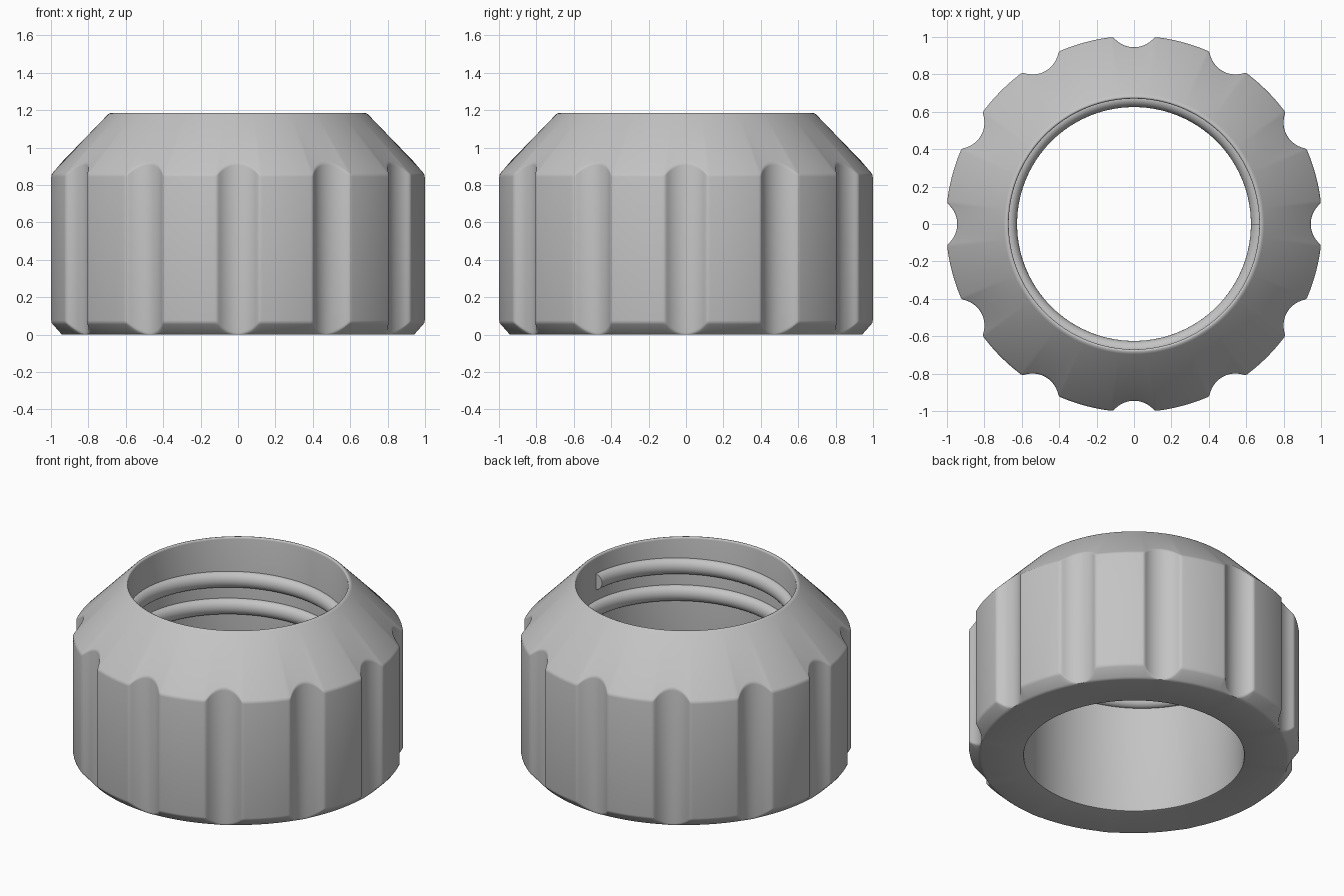
import bpy, bmesh
from math import sin, cos, radians, sqrt, pi
from mathutils import Vector

if "Cube" in bpy.data.objects:
    bpy.data.objects.remove(bpy.data.objects["Cube"])

OUTER, HOLE, HEIGHT = 1.006, 0.67, 1.185
FLUTES, FLUTE_R, FLUTE_D = 12, 0.14, 1.085
FOOT_R, NECK_R = 0.942, 0.688

grey = bpy.data.materials.new("grey plastic")
grey.use_nodes = True
grey.diffuse_color = (0.55, 0.55, 0.55, 1)
grey.node_tree.nodes["Principled BSDF"].inputs["Base Color"].default_value = grey.diffuse_color


def loft(name, sections, closed, angle):
    """Skin a list of closed cross-sections, capping the ends if open."""
    bm = bmesh.new()
    rows = [[bm.verts.new(p) for p in s] for s in sections]
    n = len(rows[0])
    for i in range(len(rows) if closed else len(rows) - 1):
        a, b = rows[i], rows[(i + 1) % len(rows)]
        for j in range(n):
            k = (j + 1) % n
            bm.faces.new((a[j], b[j], b[k], a[k]))
    if not closed:
        bm.faces.new(rows[0])
        bm.faces.new(rows[-1])
    bmesh.ops.recalc_face_normals(bm, faces=bm.faces)
    mesh = bpy.data.meshes.new(name)
    bm.to_mesh(mesh)
    bm.free()
    mesh.materials.append(grey)
    obj = bpy.data.objects.new(name, mesh)
    bpy.context.collection.objects.link(obj)
    bpy.ops.object.select_all(action="DESELECT")
    obj.select_set(True)
    bpy.context.view_layer.objects.active = obj
    bpy.ops.object.shade_smooth_by_angle(angle=radians(angle))


def side_radius(t):
    """Plan radius at angle t from a flute centre, with softened flute edges."""
    root = FLUTE_R ** 2 - (FLUTE_D * sin(t)) ** 2
    if root <= 0:
        return OUTER
    groove = FLUTE_D * cos(t) - sqrt(root)
    soft = 0.015
    h = max(soft - abs(groove - OUTER), 0) / soft
    return min(groove, OUTER) - h * h * soft / 4


def soften(points, amount):
    """Replace each corner of a closed profile by a small rounded one."""
    out = []
    for i, p in enumerate(points):
        ends = []
        for q in (points[i - 1], points[(i + 1) % len(points)]):
            d = q - p
            ends.append(p + d.normalized() * min(amount, d.length * 0.4))
        a, b = ends
        out += [a, (a + 2 * p + b) / 4, b]
    return out


# Ring body: one radial profile per angle, denser across the flutes
steps = [-7.5 + 0.5 * i for i in range(31)] + [9.5 + 2 * i for i in range(7)]
body = []
for f in range(FLUTES):
    for s in steps:
        r = side_radius(radians(s))
        slope = (HEIGHT - 0.862) / (1 - NECK_R)
        profile = [Vector(p) for p in (
            (HOLE, 0), (FOOT_R, 0), (r, r - FOOT_R),
            (r, HEIGHT - (r - NECK_R) * slope),
            (NECK_R, HEIGHT), (HOLE, HEIGHT))]
        t = radians(s + f * 360 / FLUTES)
        body.append([(p.x * cos(t), p.x * sin(t), p.y) for p in soften(profile, 0.012)])
loft("ring_body", body, True, 50)

# Internal thread: rounded ridge swept down a two-turn helix
ridge = [(HOLE + 0.01, 0.05)]
ridge += [(HOLE - 0.045 * cos(a), 0.052 * sin(a)) for a in (pi / 2 - pi * i / 12 for i in range(13))]
ridge += [(HOLE + 0.01, -0.05)]
thread = []
for i in range(241):
    t = -4 * pi * i / 240
    z = 1.02 + 0.18 * t / (2 * pi)
    thread.append([(r * cos(t), r * sin(t), z + dz) for r, dz in ridge])
loft("inner_thread", thread, False, 50)
